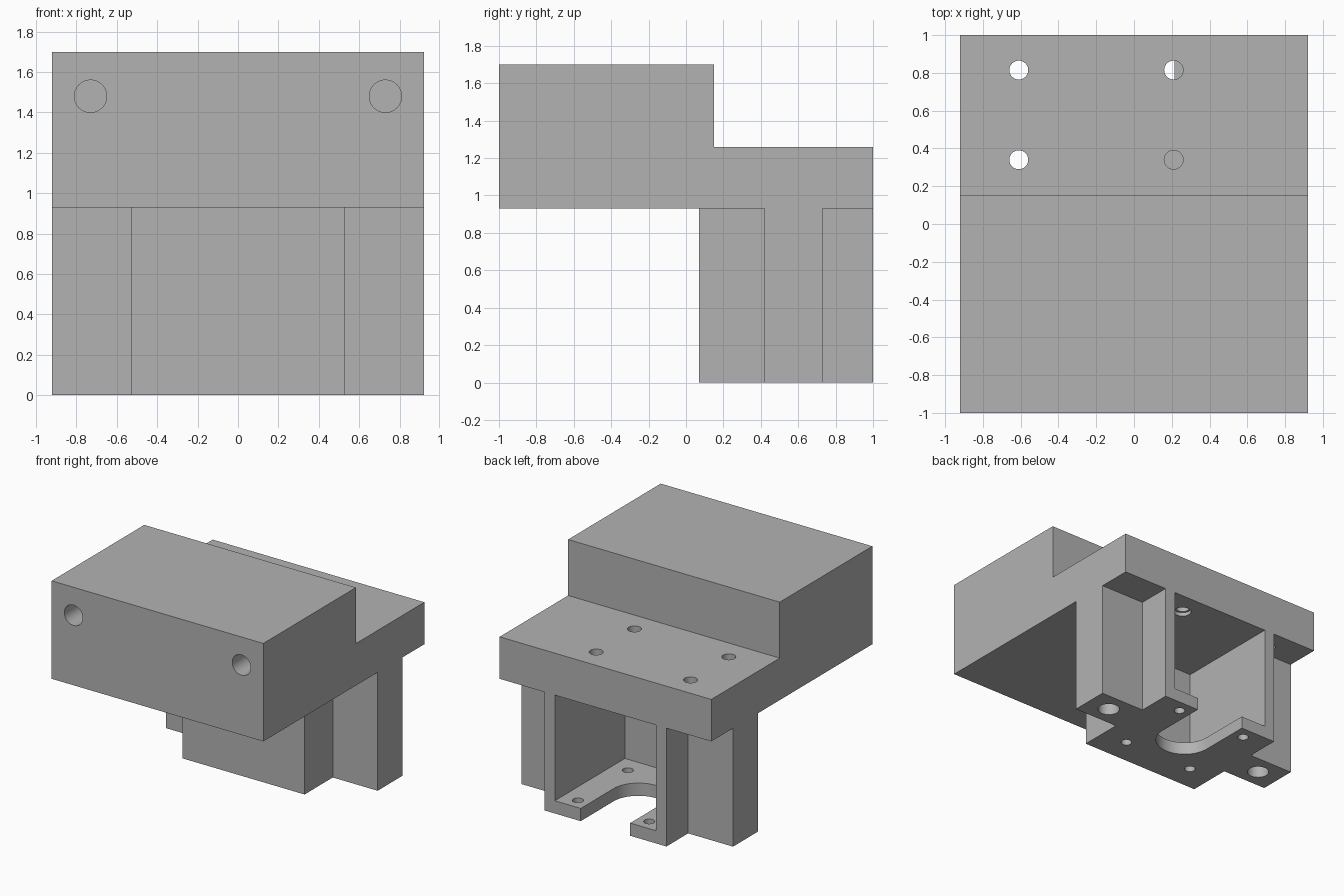
import bpy, bmesh
from math import radians
from mathutils import Matrix, Vector

cube = bpy.data.objects.get("Cube")
if cube:
    bpy.data.objects.remove(cube, do_unlink=True)

grey = bpy.data.materials.new("plain grey")
grey.use_nodes = True
COLOUR = (0.45, 0.45, 0.45, 1)
grey.diffuse_color = COLOUR
grey.node_tree.nodes["Principled BSDF"].inputs["Base Color"].default_value = COLOUR


def make(name, bm):
    bmesh.ops.recalc_face_normals(bm, faces=bm.faces)
    mesh = bpy.data.meshes.new(name)
    bm.to_mesh(mesh)
    bm.free()
    mesh.materials.append(grey)
    ob = bpy.data.objects.new(name, mesh)
    bpy.context.collection.objects.link(ob)
    return ob


def prism(name, points, direction):
    """Extrude a closed outline along a direction."""
    bm = bmesh.new()
    face = bm.faces.new([bm.verts.new(p) for p in points])
    out = bmesh.ops.extrude_face_region(bm, geom=[face])
    verts = [v for v in out["geom"] if isinstance(v, bmesh.types.BMVert)]
    bmesh.ops.translate(bm, verts=verts, vec=direction)
    return make(name, bm)


def box(name, x0, x1, y0, y1, z0, z1):
    outline = [(x0, y0, z0), (x1, y0, z0), (x1, y1, z0), (x0, y1, z0)]
    return prism(name, outline, (0, 0, z1 - z0))


def rod(name, start, end, radius):
    """Cylinder between two points."""
    a, b = Vector(start), Vector(end)
    turn = (b - a).to_track_quat("Z", "Y").to_matrix().to_4x4()
    bm = bmesh.new()
    bmesh.ops.create_cone(bm, cap_ends=True, segments=48, radius1=radius,
                          radius2=radius, depth=(b - a).length,
                          matrix=Matrix.Translation((a + b) / 2) @ turn)
    return make(name, bm)


def combine(target, tool, operation="DIFFERENCE"):
    mod = target.modifiers.new("boolean", "BOOLEAN")
    mod.operation, mod.solver, mod.object = operation, "EXACT", tool
    bpy.context.view_layer.update()
    graph = bpy.context.evaluated_depsgraph_get()
    mesh = bpy.data.meshes.new_from_object(target.evaluated_get(graph))
    target.modifiers.clear()
    target.data = mesh
    bpy.data.objects.remove(tool, do_unlink=True)


W = 0.92       # half width
BASE = 0.93    # underside of the upper block

# Stepped upper block
step = [(-1, BASE), (1, BASE), (1, 1.26), (0.15, 1.26), (0.15, 1.7), (-1, 1.7)]
bracket = prism("mounting_bracket", [(-W, y, z) for y, z in step], (2 * W, 0, 0))

# Lower housing with an ear on each side
half = [(0.53, 0.07), (0.53, 0.42), (W, 0.42), (W, 0.73), (0.53, 0.73), (0.53, 1)]
plan = half + [(-x, y) for x, y in reversed(half)]
housing = prism("housing", [(x, y, 0) for x, y in plan], (0, 0, BASE))
combine(bracket, housing, "UNION")

# Motor pocket, open to the back
combine(bracket, box("pocket", -0.44, 0.44, 0.13, 1.1, 0.1, BASE))

# Round-ended slot in the pocket floor
combine(bracket, rod("slot_end", (0, 0.59, -0.1), (0, 0.59, 0.2), 0.215))
combine(bracket, box("slot", -0.215, 0.215, 0.59, 1.1, -0.1, 0.2))

# Floor screw holes
for x in (-0.31, 0.31):
    for y in (0.28, 0.9):
        combine(bracket, rod("floor_hole", (x, y, -0.1), (x, y, 0.2), 0.04))

# Shelf holes with shallow counterbores underneath
for x in (-0.61, 0.21):
    for y in (0.34, 0.815):
        combine(bracket, rod("shelf_hole", (x, y, 0.8), (x, y, 1.4), 0.05))
        combine(bracket, rod("counterbore", (x, y, 0.85), (x, y, 0.96), 0.065))

# Blind holes in the front face and in the ears
for x in (-0.73, 0.73):
    combine(bracket, rod("front_hole", (x, -1.1, 1.48), (x, -0.4, 1.48), 0.08))
    combine(bracket, rod("ear_hole", (x, 0.575, -0.1), (x, 0.575, 0.6), 0.08))

# Smooth hole walls, crisp edges
bpy.ops.object.select_all(action="DESELECT")
bracket.select_set(True)
bpy.context.view_layer.objects.active = bracket
bpy.ops.object.shade_smooth_by_angle(angle=radians(30))
